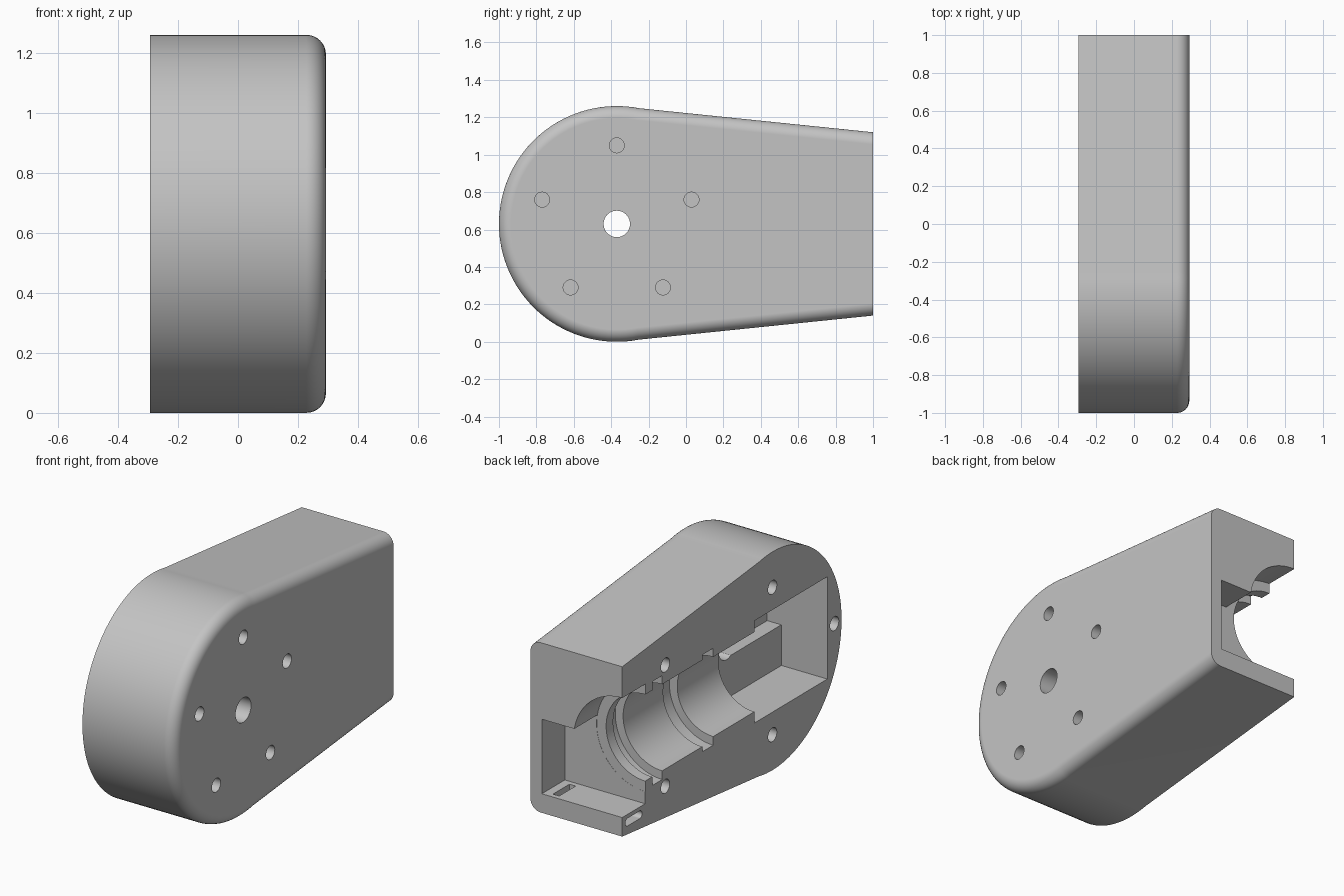
import bpy
import bmesh
import math
from mathutils import Matrix, Vector

if "Cube" in bpy.data.objects:
    bpy.data.objects.remove(bpy.data.objects["Cube"], do_unlink=True)

HALF, R, CY, CZ = 0.293, 0.63, -0.37, 0.63   # half depth, nose radius, nose centre

grey = bpy.data.materials.new("light_grey")
grey.use_nodes = True
colour = (0.55, 0.55, 0.55, 1)
grey.diffuse_color = colour
grey.node_tree.nodes["Principled BSDF"].inputs["Base Color"].default_value = colour


def make_object(name, bm):
    bmesh.ops.recalc_face_normals(bm, faces=bm.faces[:])
    mesh = bpy.data.meshes.new(name)
    bm.to_mesh(mesh)
    bm.free()
    mesh.materials.append(grey)
    obj = bpy.data.objects.new(name, mesh)
    bpy.context.collection.objects.link(obj)
    return obj


def loft(name, rings):
    """Skin a closed solid over rings of equal point count."""
    bm = bmesh.new()
    loops = [[bm.verts.new(p) for p in ring] for ring in rings]
    n = len(loops[0])
    for a, b in zip(loops, loops[1:]):
        for i in range(n):
            j = (i + 1) % n
            bm.faces.new((a[i], a[j], b[j], b[i]))
    bm.faces.new(loops[0])
    bm.faces.new(loops[-1])
    return make_object(name, bm)


def outline(x, inset):
    """Teardrop side profile: round nose, tapering to a flat end."""
    r, span, steps = R - inset, math.radians(101), 64
    pts = []
    for i in range(steps + 1):
        a = -span + 2 * span * i / steps
        pts.append((x, CY - r * math.cos(a), CZ + r * math.sin(a)))
    end = 0.49 - inset
    return pts + [(x, 1, CZ + end), (x, 1, CZ - end)]


def box(name, low, high):
    bm = bmesh.new()
    low, high = Vector(low), Vector(high)
    size = Matrix.Diagonal((high - low).to_4d())
    bmesh.ops.create_cube(bm, size=1, matrix=Matrix.Translation((low + high) / 2) @ size)
    return make_object(name, bm)


def slot(name, y0, y1, z, r, x0, x1):
    """Round-ended bar along x; a plain cylinder when y0 equals y1."""
    def ring(x):
        pts = []
        for y, start in ((y1, -90), (y0, 90)):
            for i in range(13 if y0 != y1 else 12):
                a = math.radians(start + 15 * i)
                pts.append((x, y + r * math.cos(a), z + r * math.sin(a)))
        return pts
    return loft(name, [ring(x0), ring(x1)])


# Body with rounded rim on the closed side
FILLET = 0.065
rings = [outline(-HALF, 0)]
for i in range(9):
    a = math.pi / 2 * i / 8
    rings.append(outline(HALF - FILLET * (1 - math.sin(a)), FILLET * (1 - math.cos(a))))
housing = loft("housing_half", rings)

# Stepped bore lying on the open face
steps = [(-0.3, 0.23), (0.17, 0.23), (0.17, 0.28), (0.27, 0.28), (0.27, 0.25), (0.635, 0.25),
         (0.635, 0.3), (0.726, 0.3), (0.726, 0.25), (0.79, 0.25), (0.79, 0.31), (1.1, 0.31)]
angles = [math.tau * (i + 0.5) / 64 for i in range(64)]
cutters = [loft("bore_cutter", [[(-HALF + r * math.cos(a), y, CZ + r * math.sin(a))
                                 for a in angles] for y, r in steps])]

# Square chamber and cable pocket
cutters.append(box("chamber_cutter", (-0.5, -0.87, CZ - 0.295), (0, -0.205, CZ + 0.295)))
cutters.append(box("pocket_cutter", (-0.5, 0.791, 0.25), (0.22, 1.1, 0.68)))

# Shaft hole and the groove leading to it
cutters.append(slot("shaft_hole_cutter", CY, CY, CZ, 0.071, -0.1, 0.4))
cutters.append(box("groove_cutter", (-0.1, -0.869, CZ - 0.06), (0.09, CY, CZ + 0.06)))

# Five blind holes in the closed face
for i in range(5):
    a = math.radians(90 + 72 * i)
    y, z = CY + 0.42 * math.cos(a), CZ + 0.42 * math.sin(a)
    cutters.append(slot("mount_hole_cutter", y, y, z, 0.04, HALF - 0.15, 0.4))

# Five screw holes in the open face
for y, dz in ((CY, 0.425), (CY, -0.425), (0.607, 0.35), (0.607, -0.35), (-0.935, 0)):
    cutters.append(slot("screw_hole_cutter", y, y, CZ + dz, 0.04, -0.4, -HALF + 0.2))

# Cable-tie slots in the pocket floor and open face
cutters.append(slot("tie_slot_cutter", 0.84, 0.95, 0.205, 0.022, -0.4, -0.15))
cutters.append(box("floor_slot_cutter", (0.13, 0.82, 0.19), (0.17, 0.97, 0.4)))

# Carve the body
bpy.context.view_layer.objects.active = housing
for cutter in cutters:
    cutter.hide_render = True
    mod = housing.modifiers.new("carve", "BOOLEAN")
    mod.operation, mod.solver, mod.object = "DIFFERENCE", "EXACT", cutter
    bpy.ops.object.modifier_apply(modifier=mod.name)
    bpy.data.objects.remove(cutter, do_unlink=True)

# Smooth rounded surfaces, keep machined edges sharp
bpy.ops.object.select_all(action="DESELECT")
housing.select_set(True)
bpy.ops.object.shade_smooth_by_angle(angle=math.radians(30))
weighted = housing.modifiers.new("even_shading", "WEIGHTED_NORMAL")
weighted.keep_sharp = True
